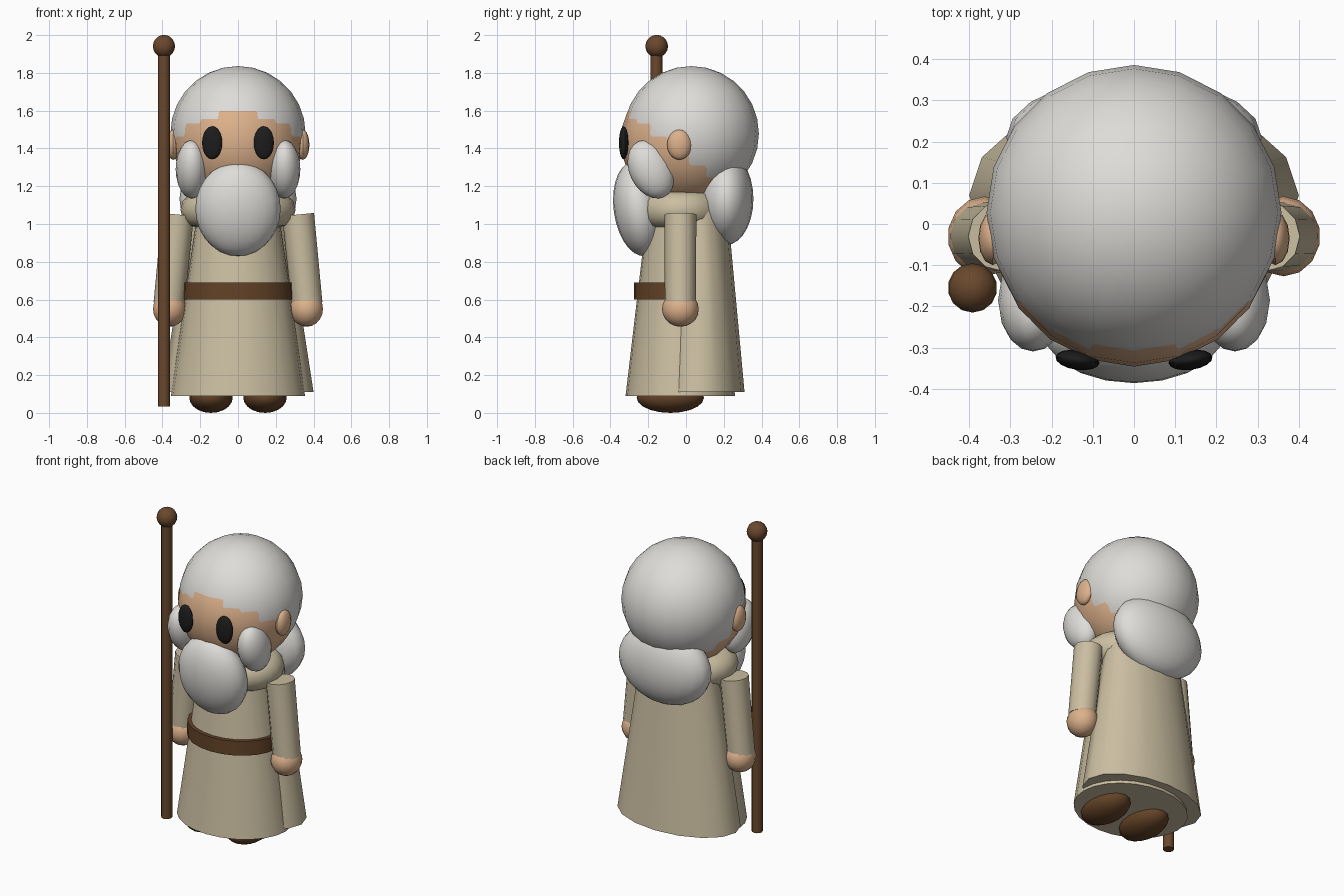
import bpy
from math import radians
from mathutils import Vector

cube = bpy.data.objects.get("Cube")
if cube:
    bpy.data.objects.remove(cube, do_unlink=True)


def material(name, rgb):
    mat = bpy.data.materials.new(name)
    mat.use_nodes = True
    mat.diffuse_color = (*rgb, 1)
    mat.node_tree.nodes["Principled BSDF"].inputs["Base Color"].default_value = (*rgb, 1)
    return mat


WHITE = material("white hair", (0.73, 0.72, 0.69))
CLOTH = material("beige cloth", (0.60, 0.52, 0.36))
SKIN = material("skin", (0.72, 0.44, 0.26))
LEATHER = material("brown leather", (0.125, 0.055, 0.02))
WOOD = material("brown wood", (0.145, 0.065, 0.026))
BLACK = material("black", (0.012, 0.012, 0.013))


def finish(name, mat, radii=None, tilt=(0, 0, 0)):
    """Name, colour, size, turn and smooth the active object."""
    ob = bpy.context.object
    ob.name = ob.data.name = name
    ob.data.materials.append(mat)
    if radii:
        ob.scale = radii
    ob.rotation_euler = [radians(a) for a in tilt]
    bpy.ops.object.transform_apply(location=False, rotation=True, scale=True)
    bpy.ops.object.shade_smooth_by_angle(angle=radians(40))
    return ob


def ball(name, mat, centre, radii, tilt=(0, 0, 0), sides=20, rings=14):
    bpy.ops.mesh.primitive_uv_sphere_add(segments=sides, ring_count=rings, location=centre)
    return finish(name, mat, radii, tilt)


def cone(name, mat, y, z0, z1, bottom, top, depth_ratio, sides):
    """Upright oval cone; depth_ratio is its depth over its width."""
    bpy.ops.mesh.primitive_cone_add(vertices=sides, radius1=bottom, radius2=top,
                                    depth=z1 - z0, location=(0, y, (z0 + z1) / 2))
    return finish(name, mat, (1, depth_ratio, 1))


def rod(name, mat, start, end, r0, r1, sides):
    a, b = Vector(start), Vector(end)
    bpy.ops.mesh.primitive_cone_add(vertices=sides, radius1=r0, radius2=r1,
                                    depth=(b - a).length, location=(a + b) / 2)
    turn = (b - a).to_track_quat('Z', 'Y').to_euler()
    return finish(name, mat, None, [t * 180 / 3.14159265 for t in turn])


# Clothing
cone("robe", CLOTH, -0.03, 0.09, 1.08, 0.355, 0.212, 0.817, 24)
cone("cape", CLOTH, 0.07, 0.11, 1.08, 0.40, 0.25, 0.6, 16)
cone("belt", LEATHER, -0.03, 0.60, 0.69, 0.291, 0.289, 0.845, 24)
bpy.ops.mesh.primitive_torus_add(major_radius=0.21, minor_radius=0.095, major_segments=24,
                                 minor_segments=12, location=(0, -0.03, 1.075))
finish("collar", CLOTH, (1, 0.8, 1))

# Head and hair, two nearly matching balls that meet at the hairline
ball("head", SKIN, (0, 0, 1.44), (0.346, 0.346, 0.346))
ball("hair_cap", WHITE, (0, 0.028, 1.478), (0.358, 0.358, 0.358))
ball("back_hair", WHITE, (0, 0.21, 1.133), (0.31, 0.147, 0.245))
ball("beard", WHITE, (0, -0.25, 1.08), (0.226, 0.133, 0.252), (8, 0, 0))

# Paired parts
for side, s in (("left", 1), ("right", -1)):
    ball(side + "_eye", BLACK, (s * 0.137, -0.33, 1.43), (0.054, 0.024, 0.088),
         (0, 0, s * 8), 16, 10)
    ball(side + "_ear", SKIN, (s * 0.343, -0.035, 1.42), (0.035, 0.065, 0.08), sides=12, rings=10)
    ball(side + "_whisker", WHITE, (s * 0.245, -0.185, 1.29), (0.085, 0.115, 0.162),
         (25, 0, 0), 16, 12)
    rod(side + "_sleeve", CLOTH, (s * 0.365, -0.03, 0.58), (s * 0.318, -0.03, 1.05),
        0.082, 0.085, 12)
    ball(side + "_hand", SKIN, (s * 0.363, -0.03, 0.55), (0.089, 0.097, 0.094), sides=14, rings=10)
    ball(side + "_shoe", LEATHER, (s * 0.143, -0.083, 0.08), (0.115, 0.178, 0.08), sides=16, rings=10)

# Walking staff
rod("staff", WOOD, (-0.392, -0.157, 0.033), (-0.392, -0.157, 1.94), 0.032, 0.032, 12)
ball("staff_knob", WOOD, (-0.392, -0.155, 1.941), (0.06, 0.06, 0.06), sides=14, rings=10)
